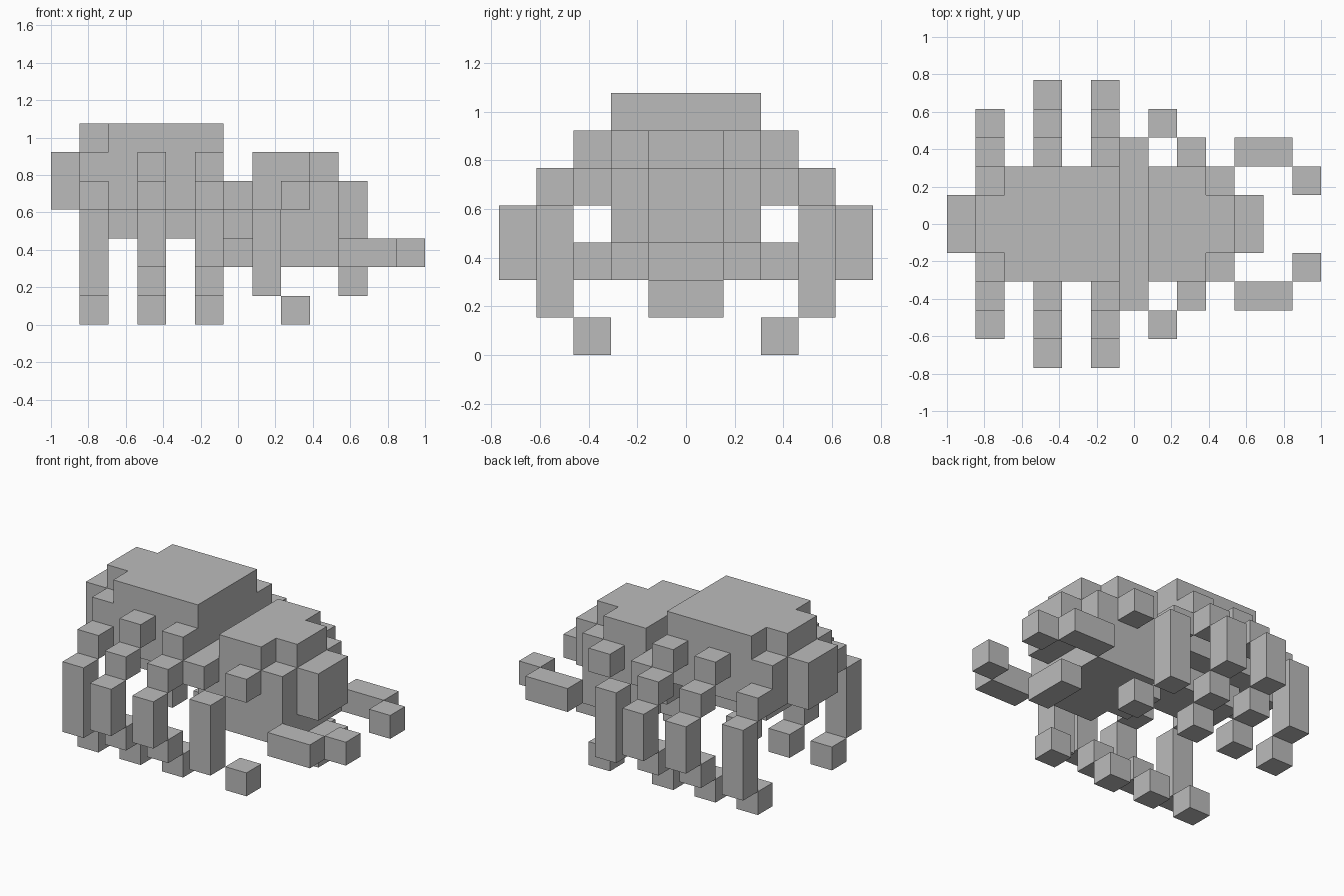
import bpy
import bmesh
from mathutils import Matrix, Vector

cube = bpy.data.objects.get("Cube")
if cube:
    bpy.data.objects.remove(cube, do_unlink=True)

U = 2 / 13          # size of one block
X0 = -1.0           # rear end of the body

grey = bpy.data.materials.new("grey")
grey.use_nodes = True
grey.diffuse_color = (0.5, 0.5, 0.5, 1)
bsdf = next(n for n in grey.node_tree.nodes if n.type == 'BSDF_PRINCIPLED')
bsdf.inputs["Base Color"].default_value = (0.5, 0.5, 0.5, 1)


def part(name, boxes):
    """One object from boxes given as block ranges (x, y, z)."""
    bm = bmesh.new()
    for xs, ys, zs in boxes:
        lo, hi = (Vector(c) * U for c in zip(xs, ys, zs))
        mid = (lo + hi) / 2 + Vector((X0, 0, 0))
        bmesh.ops.create_cube(
            bm, size=1, matrix=Matrix.Translation(mid) @ Matrix.Diagonal((*(hi - lo), 1)))
    mesh = bpy.data.meshes.new(name)
    bm.to_mesh(mesh)
    bm.free()
    mesh.materials.append(grey)
    obj = bpy.data.objects.new(name, mesh)
    bpy.context.collection.objects.link(obj)
    return obj


def pair(name, boxes):
    """Build a part on both sides of the body."""
    part("left_" + name, boxes)
    part("right_" + name, [(x, (-y[1], -y[0]), z) for x, y, z in boxes])


# Abdomen: stepped top, rounded rear, narrower belly
part("abdomen", [
    ((2, 6), (-2, 2), (4, 7)),
    ((1, 2), (-2, 2), (4, 6)),
    ((1, 2), (-1, 1), (6, 7)),
    ((0, 1), (-1, 1), (4, 6)),
    ((2, 6), (-1, 1), (3, 4)),
])

# Waist joining abdomen and head
part("waist", [
    ((6, 7), (-2, 2), (3, 5)),
    ((6, 7), (-1, 1), (2, 3)),
])
pair("waist_stub", [((6, 7), (2, 3), (4, 5))])

# Head with raised crown, snout and chin
part("head", [
    ((7, 10), (-2, 2), (2, 5)),
    ((7, 9), (-2, 2), (5, 6)),
    ((9, 10), (-1, 1), (5, 6)),
])
part("snout", [((10, 11), (-1, 1), (3, 5))])
part("chin", [((10, 11), (-1, 1), (1, 2))])

# Pincers
pair("pincer", [
    ((10, 12), (2, 3), (2, 3)),
    ((12, 13), (1, 2), (2, 3)),
])

# Rear legs
pair("rear_leg", [
    ((1, 2), (2, 3), (4, 5)),
    ((1, 2), (3, 4), (1, 4)),
    ((1, 2), (2, 3), (0, 1)),
])

# Two middle leg pairs, arched outwards
for label, x in (("back_middle_leg", 3), ("front_middle_leg", 5)):
    xs = (x, x + 1)
    pair(label, [
        (xs, (2, 3), (5, 6)),
        (xs, (3, 4), (4, 5)),
        (xs, (4, 5), (2, 4)),
        (xs, (3, 4), (1, 2)),
        (xs, (2, 3), (0, 1)),
    ])

# Front legs, offset forwards at hip and foot
pair("front_leg", [
    ((8, 9), (2, 3), (4, 5)),
    ((7, 8), (3, 4), (1, 4)),
    ((8, 9), (2, 3), (0, 1)),
])
